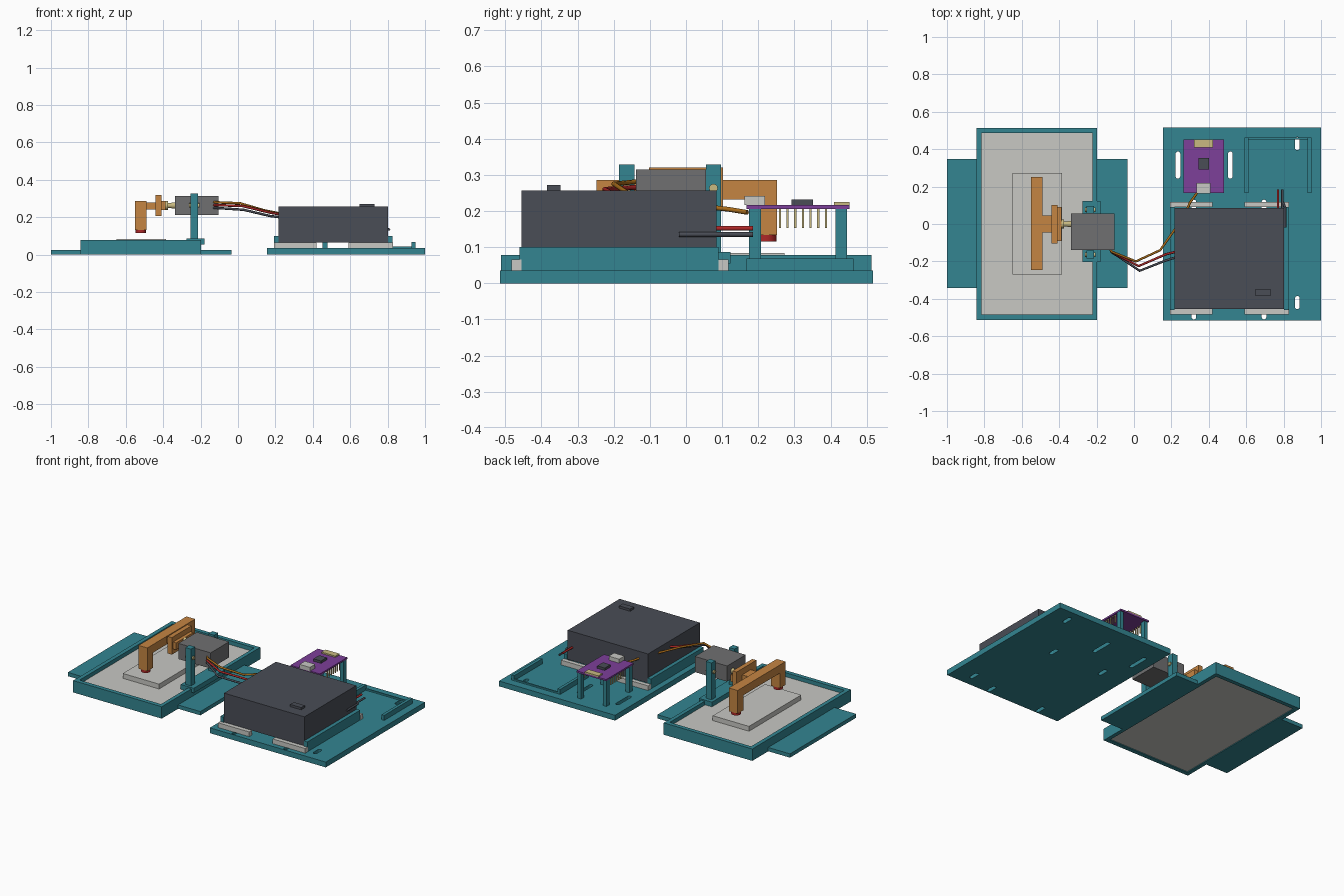
import bpy, bmesh, math
from mathutils import Vector

if "Cube" in bpy.data.objects:
    bpy.data.objects.remove(bpy.data.objects["Cube"])


def mat(name, rgb):
    m = bpy.data.materials.new(name)
    m.diffuse_color = (*rgb, 1)
    m.use_nodes = True
    m.node_tree.nodes["Principled BSDF"].inputs["Base Color"].default_value = m.diffuse_color
    return m


TEAL = mat("teal plastic", (0.033, 0.235, 0.285))
PALE = mat("pale grey", (0.58, 0.58, 0.55))
DARK = mat("charcoal", (0.067, 0.074, 0.093))
GREY = mat("motor grey", (0.16, 0.16, 0.165))
ORANGE = mat("orange", (0.56, 0.235, 0.055))
RED = mat("red", (0.42, 0.02, 0.02))
BEIGE = mat("beige metal", (0.58, 0.49, 0.22))
PURPLE = mat("purple board", (0.205, 0.05, 0.32))
GOLD = mat("amber wire", (0.40, 0.15, 0.01))


def finish(name, bm, m):
    bmesh.ops.recalc_face_normals(bm, faces=bm.faces)
    me = bpy.data.meshes.new(name)
    bm.to_mesh(me)
    bm.free()
    ob = bpy.data.objects.new(name, me)
    bpy.context.collection.objects.link(ob)
    if m:
        me.materials.append(m)
    return ob


def box(name, x, y, z, m):
    """Box from (min, max) pairs."""
    bm = bmesh.new()
    bmesh.ops.create_cube(bm, size=1)
    for v in bm.verts:
        v.co = [(a + b) / 2 + c * (b - a) for (a, b), c in zip((x, y, z), v.co)]
    return finish(name, bm, m)


def cyl(name, a, b, r, m, sides=20):
    """Cylinder between two points, smooth around the side."""
    a, b = Vector(a), Vector(b)
    bm = bmesh.new()
    bmesh.ops.create_cone(bm, cap_ends=True, segments=sides, radius1=r,
                          radius2=r, depth=(b - a).length)
    rot = Vector((0, 0, 1)).rotation_difference(b - a).to_matrix()
    for v in bm.verts:
        v.co = rot @ v.co + (a + b) / 2
    for f in bm.faces:
        f.smooth = len(f.verts) == 4
    return finish(name, bm, m)


def wire(name, pts, m, r=0.0065):
    cu = bpy.data.curves.new(name, 'CURVE')
    cu.dimensions = '3D'
    cu.bevel_depth = r
    cu.bevel_resolution = 2
    cu.use_fill_caps = True
    sp = cu.splines.new('POLY')
    sp.points.add(len(pts) - 1)
    for p, co in zip(sp.points, pts):
        p.co = (*co, 1)
    cu.materials.append(m)
    ob = bpy.data.objects.new(name, cu)
    bpy.context.collection.objects.link(ob)


# Electronics base plate with rounded slots cut through
plate = box("electronics_plate", (0.155, 1.0), (-0.515, 0.517), (0, 0.035), TEAL)
slots = [(0.235, 0.315, 0.145), (0.515, 0.315, 0.145),
         (0.873, 0.43, 0.07), (0.873, -0.42, 0.07)]
slots += [(x, y, 0.07) for x in (0.32, 0.695) for y in (0.095, -0.475)]
bm = bmesh.new()
for cx, cy, length in slots:
    r, ring = 0.0125, []
    for i in range(18):
        t = math.pi * (i if i < 9 else i - 1) / 8
        off = (length / 2 - r) * (1 if i < 9 else -1)
        ring.append((cx + r * math.cos(t), cy + off + r * math.sin(t)))
    lo = [bm.verts.new((*p, -0.05)) for p in ring]
    hi = [bm.verts.new((*p, 0.1)) for p in ring]
    bm.faces.new(lo[::-1])
    bm.faces.new(hi)
    for i in range(18):
        j = (i + 1) % 18
        bm.faces.new((lo[i], lo[j], hi[j], hi[i]))
cutter = finish("slot_cutter", bm, None)
cutter.hide_render = True
cutter.hide_set(True)
mod = plate.modifiers.new("slots", 'BOOLEAN')
mod.object = cutter
mod.solver = 'EXACT'

# Battery pack, its side rails and clamp strips
box("battery_pack", (0.217, 0.802), (-0.455, 0.085), (0.065, 0.257), DARK)
box("battery_switch", (0.65, 0.73), (-0.385, -0.347), (0.257, 0.272), DARK)
for x in ((0.193, 0.217), (0.802, 0.827)):
    box("battery_rail", x, (-0.46, 0.09), (0.035, 0.1), TEAL)
for x in ((0.193, 0.42), (0.59, 0.828)):
    for y in ((-0.483, -0.455), (0.09, 0.118)):
        box("clamp_strip", x, y, (0.035, 0.066), PALE)

# Circuit board on four posts
box("circuit_board", (0.265, 0.48), (0.167, 0.452), (0.205, 0.216), PURPLE)
for x in (0.268, 0.452):
    for y in (0.175, 0.413):
        box("board_post", (x, x + 0.026), (y, y + 0.032), (0.035, 0.205), TEAL)
for x in (0.277, 0.468):
    for i in range(7):
        y = 0.26 + i * 0.0212
        box("header_pin", (x - 0.003, x + 0.003), (y - 0.003, y + 0.003),
            (0.153, 0.206), BEIGE)
box("board_chip", (0.345, 0.4), (0.292, 0.352), (0.216, 0.232), DARK)
box("board_connector", (0.335, 0.41), (0.162, 0.218), (0.216, 0.242), PALE)
box("board_terminal", (0.322, 0.422), (0.41, 0.452), (0.216, 0.225), BEIGE)

# Low guide rails of the empty bay
for x in ((0.592, 0.612), (0.928, 0.948)):
    box("bay_rail", x, (0.167, 0.463), (0.035, 0.068), TEAL)
box("bay_back_rail", (0.592, 0.948), (0.453, 0.463), (0.035, 0.045), TEAL)

# Tray: four walls, side flanges, pale insert and raised pad
for x in ((-0.842, -0.815), (-0.222, -0.197)):
    box("tray_side_wall", x, (-0.512, 0.513), (0, 0.078), TEAL)
for y in ((-0.512, -0.484), (0.486, 0.513)):
    box("tray_end_wall", (-0.815, -0.222), y, (0, 0.078), TEAL)
for x in ((-1.0, -0.842), (-0.197, -0.035)):
    box("tray_flange", x, (-0.342, 0.347), (0, 0.025), TEAL)
box("tray_insert", (-0.815, -0.222), (-0.484, 0.486), (0.005, 0.052), PALE)
box("strike_pad", (-0.65, -0.386), (-0.27, 0.273), (0.052, 0.084), PALE)

# Motor with its bracket and drive shaft
box("bracket_foot", (-0.275, -0.18), (-0.203, 0.123), (0.055, 0.086), TEAL)
for y in ((-0.185, -0.143), (0.055, 0.097)):
    box("bracket_post", (-0.254, -0.213), y, (0.086, 0.328), TEAL)
    cy = sum(y) / 2
    cyl("bracket_screw", (-0.262, cy, 0.263), (-0.205, cy, 0.263), 0.012, BEIGE)
box("motor_body", (-0.338, -0.103), (-0.138, 0.055), (0.212, 0.315), GREY)
for x0, x1, r in ((-0.355, -0.338, 0.017), (-0.375, -0.355, 0.014),
                  (-0.388, -0.375, 0.024)):
    cyl("drive_shaft", (x0, 0.0, 0.263), (x1, 0.0, 0.263), r, BEIGE)

# Striker arm with two red-tipped legs
box("horn_plate", (-0.44, -0.41), (-0.103, 0.102), (0.208, 0.32), ORANGE)
box("horn_hub", (-0.41, -0.388), (-0.09, 0.09), (0.24, 0.286), ORANGE)
box("arm_stem", (-0.492, -0.44), (-0.045, 0.045), (0.242, 0.28), ORANGE)
box("arm_bar", (-0.552, -0.488), (-0.247, 0.252), (0.232, 0.286), ORANGE)
for y in ((-0.247, -0.187), (0.192, 0.252)):
    box("arm_leg", (-0.552, -0.488), y, (0.133, 0.232), ORANGE)
    cy = sum(y) / 2
    cyl("leg_tip", (-0.52, cy, 0.115), (-0.52, cy, 0.134), 0.029, RED)

# Wires from the motor to the pack, and onwards to board and bay
wire("signal_wire", [(-0.13, -0.13, 0.282), (-0.12, -0.148, 0.28), (0.01, -0.2, 0.275),
                     (0.14, -0.14, 0.237), (0.225, -0.02, 0.22)], GOLD)
wire("signal_wire_to_board", [(0.28, 0.07, 0.21), (0.3, 0.115, 0.205), (0.34, 0.17, 0.196)], GOLD)
wire("power_wire", [(-0.13, -0.13, 0.265), (-0.12, -0.15, 0.265), (0.025, -0.225, 0.26),
                    (0.17, -0.162, 0.225), (0.225, -0.148, 0.215)], RED)
wire("ground_wire", [(-0.13, -0.13, 0.25), (-0.12, -0.15, 0.25), (0.03, -0.25, 0.24),
                     (0.17, -0.195, 0.207), (0.225, -0.178, 0.2)], DARK)
wire("power_lead", [(0.77, 0.07, 0.152), (0.77, 0.185, 0.152)], RED)
wire("ground_lead", [(0.793, 0.06, 0.135), (0.793, 0.185, 0.135)], DARK)
wire("ground_lead_stub", [(0.808, -0.02, 0.135), (0.808, 0.09, 0.135), (0.793, 0.12, 0.135)], DARK)
